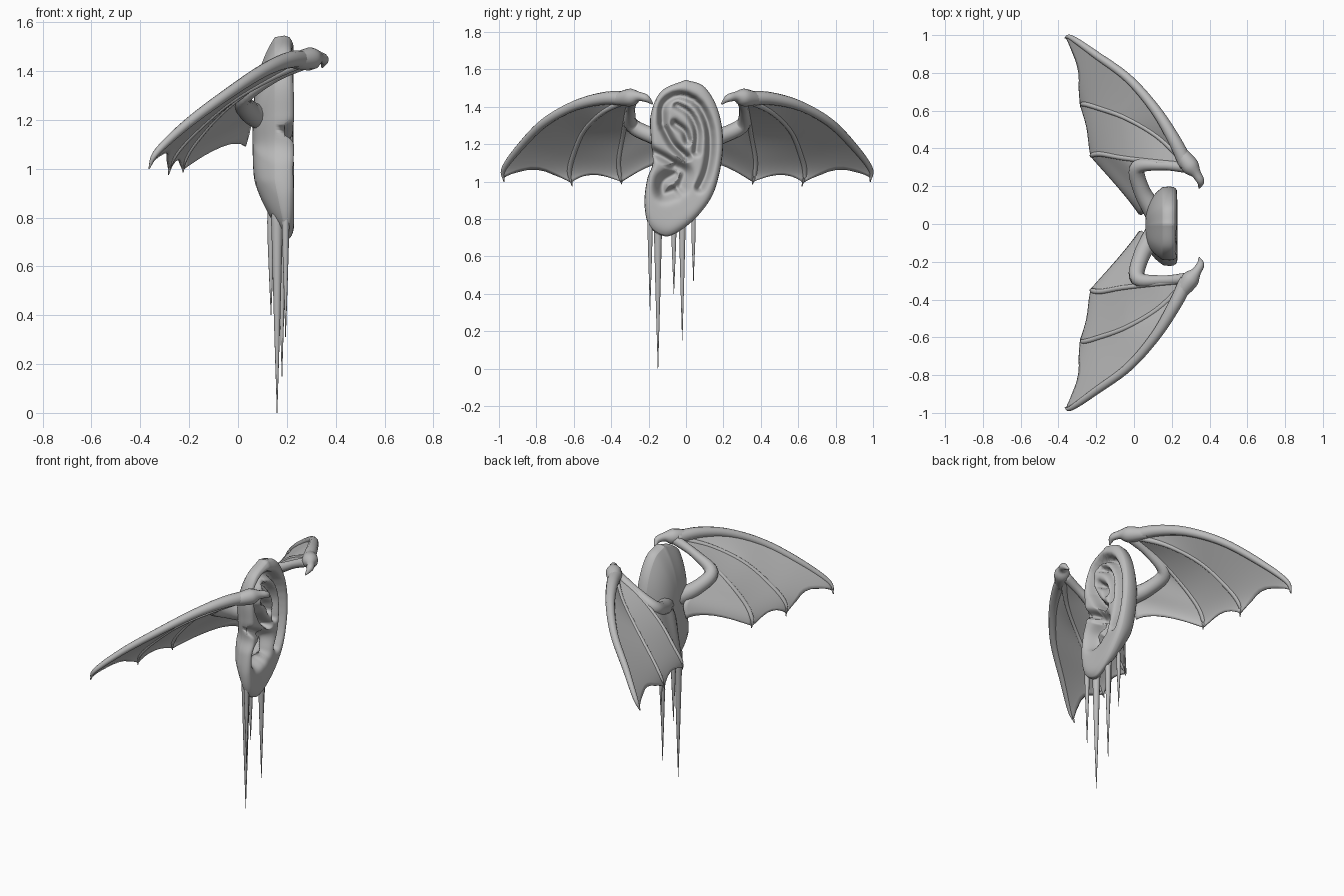
import bpy, bmesh, math
from mathutils import Vector
from mathutils.geometry import intersect_point_line

cube = bpy.data.objects.get("Cube")
if cube:
    bpy.data.objects.remove(cube, do_unlink=True)

clay = bpy.data.materials.new("clay_grey")
clay.use_nodes = True
clay.diffuse_color = (0.5, 0.5, 0.5, 1)
clay.node_tree.nodes["Principled BSDF"].inputs["Base Color"].default_value = clay.diffuse_color


def spline(points, n):
    """Resample control points as a smooth curve of n + 1 points."""
    p = [Vector(q) for q in points]
    p = [p[0] * 2 - p[1]] + p + [p[-1] * 2 - p[-2]]
    out = []
    for k in range(n + 1):
        u = k / n * (len(p) - 3)
        i = min(int(u), len(p) - 4)
        t = u - i
        a, b, c, d = p[i:i + 4]
        out.append(b + (c - a) * t / 2 + (a - b * 2.5 + c * 2 - d / 2) * t ** 2
                   + ((b - c) * 1.5 + (d - a) / 2) * t ** 3)
    return out


def finish(name, bm):
    bmesh.ops.recalc_face_normals(bm, faces=bm.faces[:])
    mesh = bpy.data.meshes.new(name)
    bm.to_mesh(mesh)
    bm.free()
    mesh.materials.append(clay)
    for f in mesh.polygons:
        f.use_smooth = True
    ob = bpy.data.objects.new(name, mesh)
    bpy.context.collection.objects.link(ob)
    return ob


def skin(rings, closed=True, capped=False):
    """Bridge successive rows of points into a surface."""
    bm = bmesh.new()
    rows = [[bm.verts.new(co) for co in ring] for ring in rings]
    n = len(rows[0])
    for a, b in zip(rows, rows[1:]):
        for i in range(n if closed else n - 1):
            j = (i + 1) % n
            bm.faces.new((a[i], a[j], b[j], b[i]))
    if capped:
        bm.faces.new(rows[0])
        bm.faces.new(rows[-1])
    return bm


def tube(name, points, radii, n=28, sides=12):
    """Round tapering tube along a smooth path."""
    path = spline(points, n)
    sizes = spline([(r, 0, 0) for r in radii], n)
    rings = []
    for i, c in enumerate(path):
        d = (path[min(i + 1, n)] - path[max(i - 1, 0)]).normalized()
        ref = Vector((0, 1, 0)) if abs(d.z) > 0.95 else Vector((0, 0, 1))
        u = d.cross(ref).normalized()
        v = d.cross(u)
        r = max(sizes[i].x, 0.0015)
        rings.append([c + (u * math.cos(a) + v * math.sin(a)) * r
                      for a in (math.tau * k / sides for k in range(sides))])
    return finish(name, skin(rings, capped=True))


# Ear: outline in (y, z) around a centre, with carved folds on the +x face
outline = [(0, 1.545), (0.1, 1.505), (0.175, 1.37), (0.198, 1.18), (0.155, 0.96),
           (0.07, 0.825), (-0.035, 0.735), (-0.115, 0.708), (-0.195, 0.76),
           (-0.222, 0.88), (-0.208, 1.01), (-0.178, 1.1), (-0.187, 1.22),
           (-0.188, 1.36), (-0.13, 1.485)]
edge = spline([(*p, 0) for p in outline + outline[:1]], 160)[:-1]
centre = Vector((-0.015, 1.12, 0))

# Each fold: path, depth, width
folds = [
    ([(-0.125, 1.31), (-0.12, 1.41), (-0.04, 1.46), (0.06, 1.42), (0.12, 1.305),
      (0.13, 1.17), (0.11, 1.05), (0.075, 0.97)], 0.07, 0.02),
    ([(-0.05, 1.41), (0.02, 1.36), (0.06, 1.27), (0.055, 1.16)], 0.055, 0.018),
    ([(-0.06, 1.31), (-0.01, 1.27), (0.01, 1.22)], 0.06, 0.018),
    ([(-0.12, 1.29), (-0.07, 1.2), (0.0, 1.13)], 0.07, 0.02),
    ([(-0.19, 1.165), (-0.12, 1.13), (-0.055, 1.09)], 0.05, 0.022),
    ([(-0.06, 1.08), (-0.01, 1.05), (-0.03, 0.98)], 0.07, 0.036),
    ([(-0.06, 1.04), (-0.12, 1.0), (-0.12, 0.94), (-0.07, 0.95)], 0.075, 0.036),
]
folds = [(spline([(*p, 0) for p in pts], 20), d, w) for pts, d, w in folds]


def distance(p, path):
    best = 9
    for a, b in zip(path, path[1:]):
        q, t = intersect_point_line(p, a, b)
        best = min(best, (p - a.lerp(b, min(max(t, 0), 1))).length)
    return best


def front_x(p, r):
    carve = max(d * math.exp(-(distance(p, path) / w) ** 2) for path, d, w in folds)
    return 0.238 - 0.012 * (1 - r ** 4) - carve - 0.035 * r ** 16


def back_x(p, r):
    low = max(0, 0.95 - p.y)
    return 0.155 - 0.095 * (1 - r ** 3) + 0.2 * low


rings = []
for r in [0.005] + [k / 40 for k in range(1, 40)] + [0.985]:
    row = [centre.lerp(e, r) for e in edge]
    rings.append([(front_x(p, r), p.x, p.y) for p in row])
rings.append([(0.19, e.x, e.y) for e in edge])
for k in range(20, -1, -1):
    r = max(0.005, math.sin(k / 20 * math.pi / 2) * 0.985)
    row = [centre.lerp(e, r) for e in edge]
    rings.append([(back_x(p, r), p.x, p.y) for p in row])
finish("ear", skin(rings, capped=True))

# Drips hanging from the lobe: x, y, tip height, top radius
drips = [(0.195, -0.192, 0.31, 0.015), (0.16, -0.15, 0.0, 0.024), (0.135, -0.065, 0.4, 0.015),
         (0.18, -0.02, 0.15, 0.019), (0.15, 0.04, 0.47, 0.012)]
for x, y, tip, r in drips:
    tube("drip", [(x, y, 0.84), (x, y, 0.8), (x, y, 0.7), (x, y, (0.7 + tip) / 2), (x, y, tip)],
         [r * 0.6, r, r * 0.9, r * 0.5, 0.001], 24, 10)

# Wing bones
lead = [(0.28, 0.31, 1.445), (0.21, 0.45, 1.445), (0.11, 0.61, 1.405), (-0.03, 0.77, 1.315),
        (-0.2, 0.895, 1.19), (-0.33, 0.985, 1.07), (-0.365, 0.985, 1.0)]
middle = [(0.28, 0.32, 1.44), (0.13, 0.46, 1.37), (-0.04, 0.56, 1.27), (-0.19, 0.615, 1.14),
          (-0.265, 0.635, 1.05), (-0.285, 0.62, 0.975)]
inner = [(0.25, 0.31, 1.43), (0.1, 0.33, 1.36), (-0.06, 0.35, 1.24), (-0.17, 0.37, 1.12),
         (-0.22, 0.365, 1.04), (-0.225, 0.355, 0.985)]
arm = [(0.28, 0.3, 1.44), (0.15, 0.31, 1.38), (0.02, 0.3, 1.3), (0.04, 0.18, 1.24),
       (0.11, 0.06, 1.2)]
root = arm[:3] + [(0.03, 0.17, 1.23), (0.05, 0.06, 1.18), (0.02, 0.055, 1.06)]
claw = [(0.23, 0.4, 1.44), (0.295, 0.31, 1.45), (0.33, 0.265, 1.455), (0.352, 0.225, 1.445),
        (0.345, 0.19, 1.415)]


def membrane(name, a, b, scallop):
    """Skin between two bones, with a scooped trailing edge."""
    n, m = 24, 16
    rows = []
    for k in range(m + 1):
        s = k / m
        end = 0.95 - scallop * math.sin(math.pi * s) ** 0.8
        rows.append([a[round(240 * end * i / n)].lerp(b[round(240 * end * i / n)], s)
                     for i in range(n + 1)])
    ob = finish(name, skin(rows, closed=False))
    mod = ob.modifiers.new("thickness", 'SOLIDIFY')
    mod.thickness = 0.01
    mod.offset = 0


for side, sign in (("left_back", 1), ("right_front", -1)):
    def place(points):
        return [(x, y if sign > 0 else 0.012 - y, z) for x, y, z in points]
    tube(side + "_wing_leading_finger", place(lead), [0.04, 0.034, 0.027, 0.023, 0.02, 0.014, 0.003], 40)
    tube(side + "_wing_middle_finger", place(middle), [0.02, 0.014, 0.013, 0.014, 0.013, 0.002])
    tube(side + "_wing_inner_finger", place(inner), [0.02, 0.014, 0.013, 0.014, 0.013, 0.002])
    tube(side + "_wing_arm", place(arm), [0.03, 0.026, 0.04, 0.044, 0.055])
    tube(side + "_wing_claw", place(claw), [0.03, 0.047, 0.026, 0.02, 0.004])
    bones = [spline(place(p), 240) for p in (lead, middle, inner, root)]
    for i, scallop in enumerate((0.14, 0.13, 0.08)):
        membrane(f"{side}_wing_membrane_{i + 1}", bones[i], bones[i + 1], scallop)
